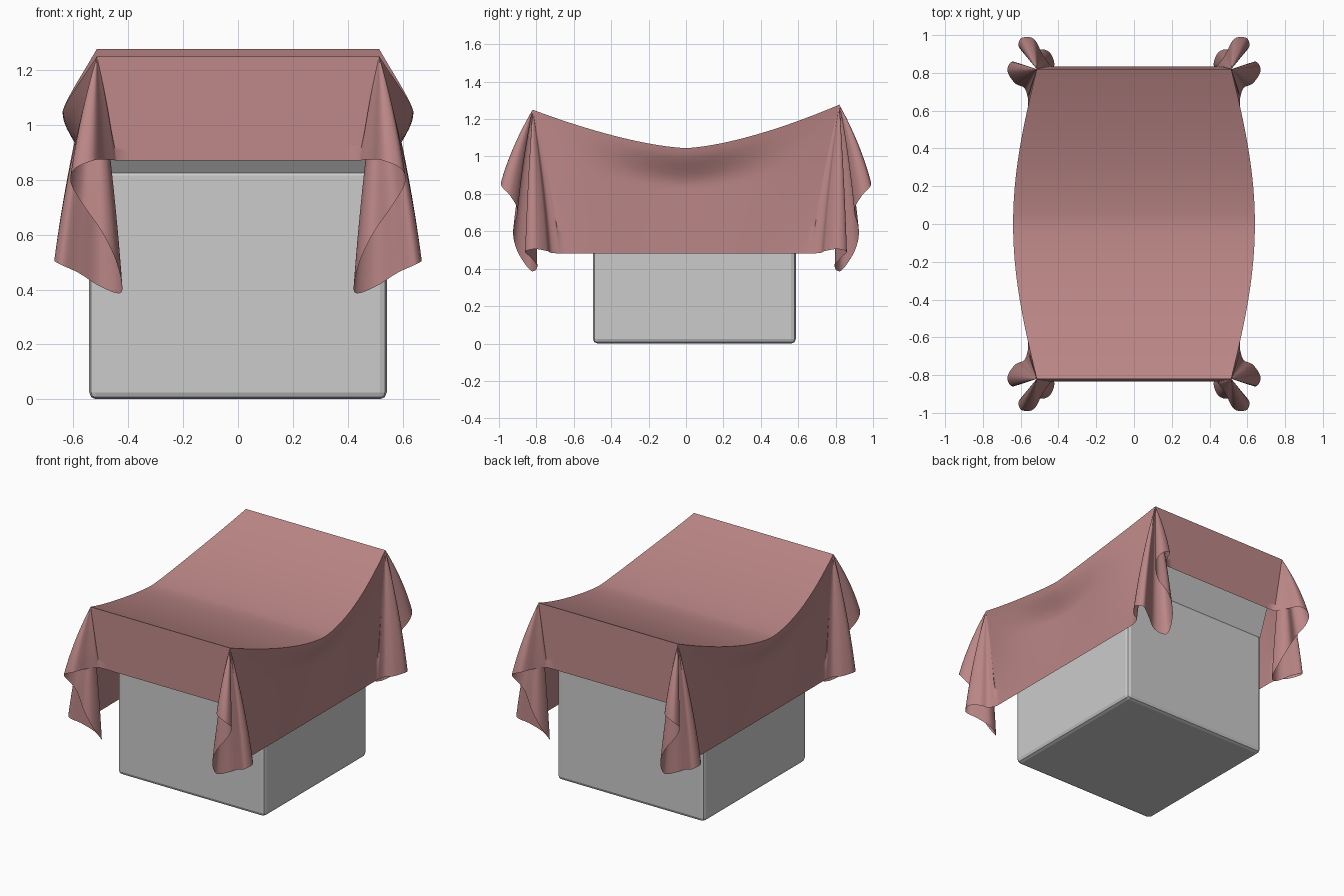
import bpy, bmesh
from math import cos, pi
from mathutils import Vector

if "Cube" in bpy.data.objects:
    bpy.data.objects.remove(bpy.data.objects["Cube"])

APEX_X, APEX_Y = 0.515, 0.82
HEM_X, HEM_Y = 0.56, 0.66      # side panel hem
FRONT_X = 0.44                 # front panel hem half width


def top_z(y):
    rise = 0.205 if y < 0 else 0.232
    return 1.045 + rise * abs(y / APEX_Y) ** 1.5


def half_width(y):
    return APEX_X + 0.125 * cos(pi * y / (2 * APEX_Y))


def spline(keys, steps):
    """Catmull-Rom curve through the key points."""
    p = [Vector(k) for k in keys]
    p = [2 * p[0] - p[1]] + p + [2 * p[-1] - p[-2]]
    out = []
    for i in range(1, len(p) - 2):
        a, b, c, d = p[i - 1:i + 3]
        for j in range(steps):
            t = j / steps
            out.append(0.5 * (2 * b + (c - a) * t + (2 * a - 5 * b + 4 * c - d) * t * t
                              + (3 * b - a - 3 * c + d) * t ** 3))
    return out + [p[-2]]


def finish(bm, name, angle):
    bmesh.ops.remove_doubles(bm, verts=bm.verts, dist=0.0005)
    bmesh.ops.recalc_face_normals(bm, faces=bm.faces)
    me = bpy.data.meshes.new(name)
    bm.to_mesh(me)
    bm.free()
    ob = bpy.data.objects.new(name, me)
    bpy.context.collection.objects.link(ob)
    bpy.ops.object.select_all(action='DESELECT')
    ob.select_set(True)
    bpy.context.view_layer.objects.active = ob
    bpy.ops.object.shade_smooth_by_angle(angle=angle)
    return ob


def skin(bm, rows):
    """Quads between neighbouring rows of points."""
    vs = [[bm.verts.new(p) for p in r] for r in rows]
    for r0, r1 in zip(vs, vs[1:]):
        for i in range(len(r0) - 1):
            bm.faces.new((r0[i], r0[i + 1], r1[i + 1], r1[i]))


# Box base with small bevels
bpy.ops.mesh.primitive_cube_add(size=1, location=(0, 0.045, 0.42))
box = bpy.context.object
box.name = "box_base"
box.dimensions = (1.085, 1.085, 0.84)
bpy.ops.object.transform_apply(location=False, rotation=False, scale=True)
bev = box.modifiers.new("bevel", 'BEVEL')
bev.width = 0.025
bev.segments = 2

# Flared upper body that holds the cloth up
bm = bmesh.new()
N = 32
for s in (-1, 1):
    low, high, fl, fh = [], [], [], []
    for i in range(N + 1):
        v = 2 * i / N - 1
        y = 0.795 * v
        low.append((s * 0.535, 0.045 + 0.54 * v, 0.825))
        high.append((s * (half_width(y) - 0.02), y, top_z(y) - 0.02))
        fl.append((0.535 * v, 0.045 + s * 0.54, 0.825))
        fh.append(((half_width(0.795) - 0.02) * v, s * 0.795, top_z(s * 0.795) - 0.02))
    skin(bm, [low, high])
    skin(bm, [fl, fh])
finish(bm, "flared_body", 0.6)

# Draped cloth: saddle top, four hanging panels, folded corners
bm = bmesh.new()
M, W, R = 48, 16, 20
rows = []
for i in range(M + 1):
    y = APEX_Y * (2 * i / M - 1)
    rows.append([(half_width(y) * (2 * j / W - 1), y, top_z(y)) for j in range(W + 1)])
skin(bm, rows)

for s in (-1, 1):
    # side panels tuck in under the bulging crest
    cols = []
    for i in range(M + 1):
        v = 2 * i / M - 1
        y = APEX_Y * v
        k = cos(pi * v / 2) ** 1.2
        top = Vector((half_width(y), y, top_z(y)))
        hem = Vector((HEM_X, HEM_Y * v, 0.48))
        col = []
        for r in range(R + 1):
            t = r / R
            p = top.lerp(hem, t)
            u = min(1, t / 0.36)
            ease = 1 - u * u * (3 - 2 * u)
            p.x += k * (hem.x + (top.x - hem.x) * ease - p.x)
            p.x *= s
            col.append(p)
        cols.append(col)
    skin(bm, cols)
    # front and back panels
    cols = []
    for j in range(W + 1):
        v = 2 * j / W - 1
        top = Vector((APEX_X * v, s * APEX_Y, top_z(s * APEX_Y)))
        hem = Vector((FRONT_X * v, s * 0.835, 0.87))
        cols.append([top.lerp(hem, r / R) for r in range(R + 1)])
    skin(bm, cols)

# hem path round one corner: front lobe, hanging tip, side lobe
corner = [(FRONT_X, -0.835, 0.87), (0.485, -0.90, 0.875), (0.53, -0.98, 0.87),
          (0.595, -0.985, 0.84), (0.61, -0.94, 0.79), (0.565, -0.90, 0.71),
          (0.49, -0.925, 0.60), (0.44, -0.90, 0.49), (0.425, -0.83, 0.39),
          (0.50, -0.795, 0.41), (0.58, -0.83, 0.46), (0.645, -0.86, 0.49),
          (0.67, -0.81, 0.505), (0.63, -0.745, 0.495), (0.58, -0.72, 0.485),
          (HEM_X, -HEM_Y, 0.48)]
path = spline(corner, 6)
for sx in (-1, 1):
    for sy in (-1, 1):
        apex = Vector((sx * APEX_X, sy * APEX_Y, top_z(sy * APEX_Y)))
        cols = []
        for p in path:
            hem = Vector((sx * p.x, -sy * p.y, p.z))
            col = []
            for r in range(R + 1):
                t = r / R
                q = apex.lerp(hem, t)
                # lobes swell a little early, then hang
                swell = 0.35 * t * (1 - t)
                q.x += (hem.x - apex.x) * swell
                q.y += (hem.y - apex.y) * swell
                col.append(q)
            # keep the seams with the flat panels straight
            if p is path[0] or p is path[-1]:
                col = [apex.lerp(hem, r / R) for r in range(R + 1)]
            cols.append(col)
        skin(bm, cols)
cloth = finish(bm, "draped_cloth", 1.2)
mat = bpy.data.materials.new("cloth_rose")
mat.diffuse_color = (0.50, 0.24, 0.24, 1)
mat.use_nodes = True
mat.node_tree.nodes["Principled BSDF"].inputs["Base Color"].default_value = mat.diffuse_color
cloth.data.materials.append(mat)
